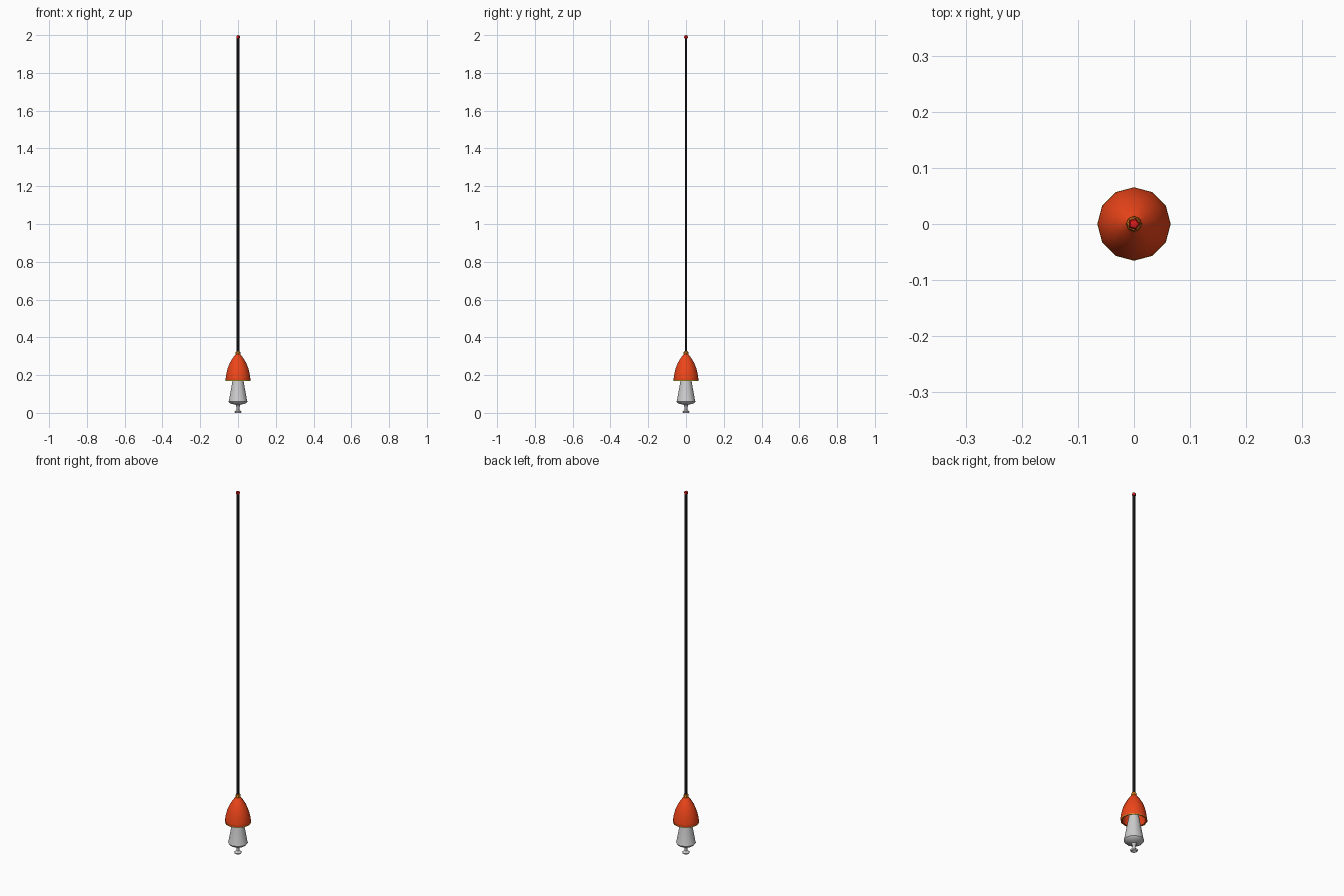
import bpy, math

if "Cube" in bpy.data.objects:
    bpy.data.objects.remove(bpy.data.objects["Cube"])

def mat(name, c):
    m = bpy.data.materials.new(name)
    m.diffuse_color = (*c, 1)
    m.use_nodes = True
    m.node_tree.nodes["Principled BSDF"].inputs["Base Color"].default_value = m.diffuse_color
    return m

orange = mat("orange", (0.85, 0.06, 0.01))
yellow = mat("yellow", (0.65, 0.5, 0.03))
amber = mat("amber", (0.8, 0.25, 0.01))
black = mat("black", (0.015, 0.015, 0.015))
red = mat("red", (0.75, 0.01, 0.01))

def lathe(name, profile, n=12, material=None, closed=False, smooth=True):
    """Revolve (radius, height) points around z; zero radius makes a pole."""
    verts, faces, rings = [], [], []
    for r, z in profile:
        start = len(verts)
        if r == 0:
            verts.append((0, 0, z))
            rings.append([start] * n)
        else:
            verts += [(r * math.cos(2 * math.pi * i / n),
                       r * math.sin(2 * math.pi * i / n), z) for i in range(n)]
            rings.append(list(range(start, start + n)))
    pairs = list(zip(rings, rings[1:]))
    if closed:
        pairs.append((rings[-1], rings[0]))
    for a, b in pairs:
        for i in range(n):
            j = (i + 1) % n
            faces.append(list(dict.fromkeys((a[i], a[j], b[j], b[i]))))
    me = bpy.data.meshes.new(name)
    me.from_pydata(verts, [], faces)
    ob = bpy.data.objects.new(name, me)
    bpy.context.collection.objects.link(ob)
    if material:
        me.materials.append(material)
    bpy.ops.object.select_all(action='DESELECT')
    ob.select_set(True)
    bpy.context.view_layer.objects.active = ob
    if smooth:
        bpy.ops.object.shade_smooth_by_angle(angle=math.radians(40))
    return ob

# Grey body: cone rising into the bell, rounded base and flared foot
lathe("lower_body", [(0, 0.028), (0.006, 0.028), (0.013, 0.043), (0.042, 0.05),
                     (0.05, 0.06), (0.047, 0.07), (0.03, 0.165), (0.022, 0.21), (0, 0.21)])
lathe("foot_stem", [(0.018, 0.008), (0.007, 0.016), (0.007, 0.03)])
lathe("foot_ring", [(0.012, 0.003), (0.018, 0.003), (0.019, 0.007), (0.012, 0.009)], closed=True)
lathe("foot_rim", [(0.015, 0.0), (0.018, 0.003), (0.012, 0.003)], closed=True)

# Bell, open underneath
lathe("bell", [(0.062, 0.182), (0.065, 0.185), (0.062, 0.205), (0.055, 0.235), (0.043, 0.265),
               (0.027, 0.292), (0.011, 0.312), (0, 0.312)], material=orange)
lathe("bell_inside", [(0, 0.285), (0.025, 0.28), (0.05, 0.23), (0.058, 0.182)][::-1],
      material=orange)
lathe("bell_rim", [(0.058, 0.172), (0.065, 0.172), (0.065, 0.185), (0.058, 0.185)],
      material=orange, closed=True)
lathe("rim_band", [(0.0645, 0.17), (0.0655, 0.17), (0.0655, 0.174), (0.0645, 0.174)],
      material=yellow, closed=True)

# Collar, whip rod and tip
lathe("collar", [(0, 0.305), (0.011, 0.306), (0.014, 0.315), (0.011, 0.326), (0, 0.327)],
      8, amber)
lathe("rod", [(0, 0.32), (0.007, 0.32), (0.007, 1.985), (0, 1.985)], 6, black)
lathe("tip_ball", [(0, 1.979), (0.009, 1.983), (0.011, 1.99), (0.008, 1.997), (0, 2.0)], 5, red)
